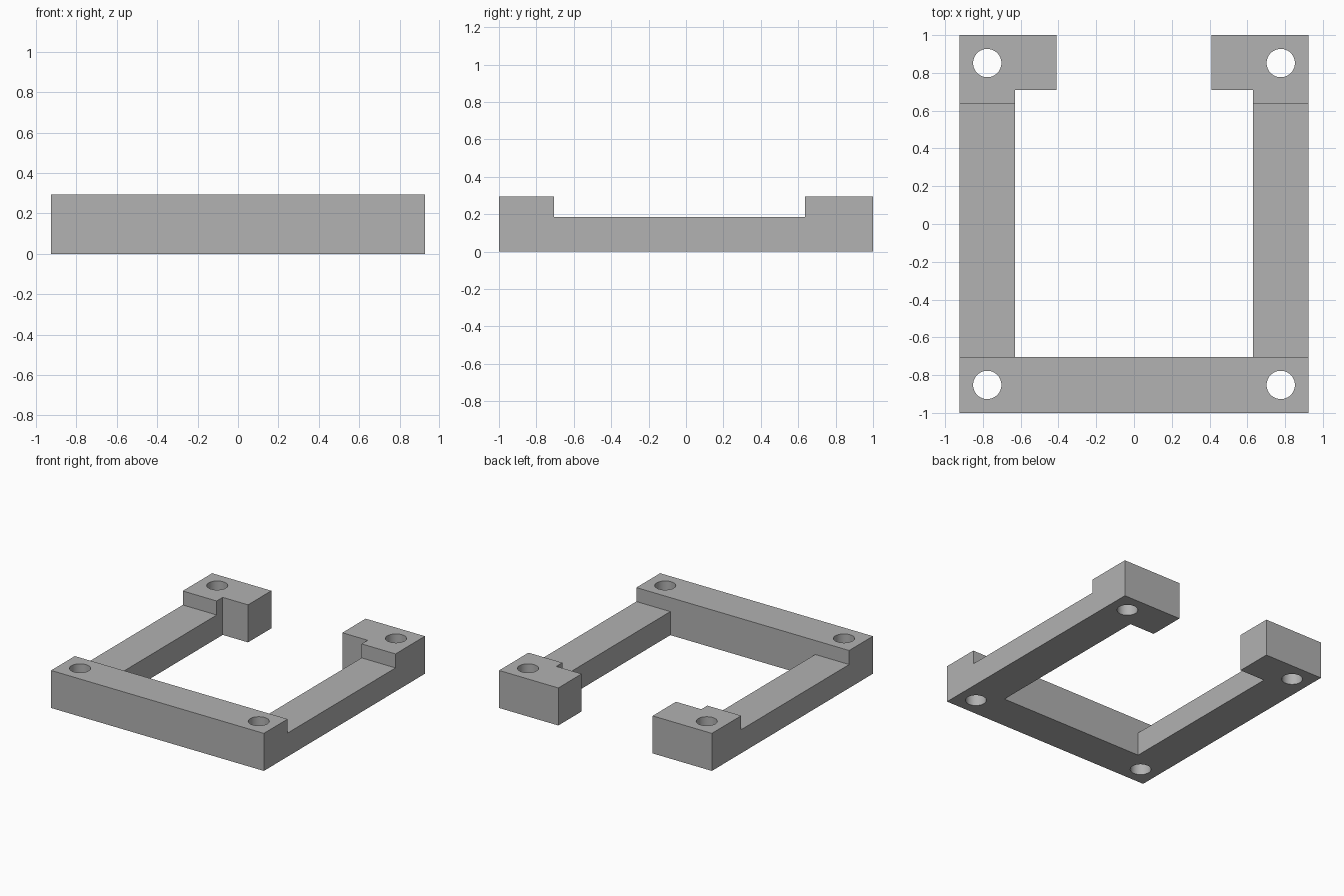
import bpy
import bmesh
import math

cube = bpy.data.objects.get("Cube")
if cube:
    bpy.data.objects.remove(cube, do_unlink=True)

HEIGHT, RAIL_HEIGHT = 0.295, 0.185
OUTER_X, RAIL_X, TAB_X = 0.925, 0.63, 0.41
FRONT_IN, BACK_IN = -0.705, 0.71
RECESS_BACK = 0.635
HOLE_X, HOLE_Y, HOLE_R = 0.777, 0.852, 0.075

# Single grey material
grey = bpy.data.materials.new("plain grey")
grey.use_nodes = True
grey.diffuse_color = (0.445, 0.445, 0.445, 1)
grey.node_tree.nodes["Principled BSDF"].inputs["Base Color"].default_value = grey.diffuse_color


def prism(name, outline, z0, z1):
    """Extrude a closed XY outline from z0 to z1."""
    bm = bmesh.new()
    base = bm.faces.new([bm.verts.new((x, y, z0)) for x, y in outline])
    top = bmesh.ops.extrude_face_region(bm, geom=[base])["geom"]
    verts = [v for v in top if isinstance(v, bmesh.types.BMVert)]
    bmesh.ops.translate(bm, verts=verts, vec=(0, 0, z1 - z0))
    bmesh.ops.recalc_face_normals(bm, faces=bm.faces)
    mesh = bpy.data.meshes.new(name)
    bm.to_mesh(mesh)
    bm.free()
    mesh.materials.append(grey)
    obj = bpy.data.objects.new(name, mesh)
    bpy.context.collection.objects.link(obj)
    return obj


def cut(target, cutter):
    """Subtract the cutter, then discard it."""
    cutter.hide_render = True
    mod = target.modifiers.new("cut", "BOOLEAN")
    mod.operation = "DIFFERENCE"
    mod.solver = "EXACT"
    mod.object = cutter
    bpy.context.view_layer.objects.active = target
    bpy.ops.object.modifier_apply(modifier=mod.name)
    bpy.data.objects.remove(cutter, do_unlink=True)


# Open C-shaped frame: front bar, two rails and inward back tabs
half = [(OUTER_X, -1), (OUTER_X, 1), (TAB_X, 1), (TAB_X, BACK_IN),
        (RAIL_X, BACK_IN), (RAIL_X, FRONT_IN)]
outline = half + [(-x, y) for x, y in reversed(half)]
frame = prism("bracket_frame", outline, 0, HEIGHT)

# Lowered top of the side rails
recess = [(-1.1, FRONT_IN), (1.1, FRONT_IN), (1.1, RECESS_BACK), (-1.1, RECESS_BACK)]
cut(frame, prism("rail_recess_cutter", recess, RAIL_HEIGHT, HEIGHT + 0.2))

# Corner screw holes
for sx in (-1, 1):
    for sy in (-1, 1):
        circle = [(sx * HOLE_X + HOLE_R * math.cos(a), sy * HOLE_Y + HOLE_R * math.sin(a))
                  for a in (math.tau * i / 48 for i in range(48))]
        cut(frame, prism("screw_hole_cutter", circle, -0.1, HEIGHT + 0.1))

# Smooth hole walls, crisp edges elsewhere
bpy.ops.object.select_all(action="DESELECT")
frame.select_set(True)
bpy.context.view_layer.objects.active = frame
bpy.ops.object.shade_smooth_by_angle(angle=math.radians(30))
